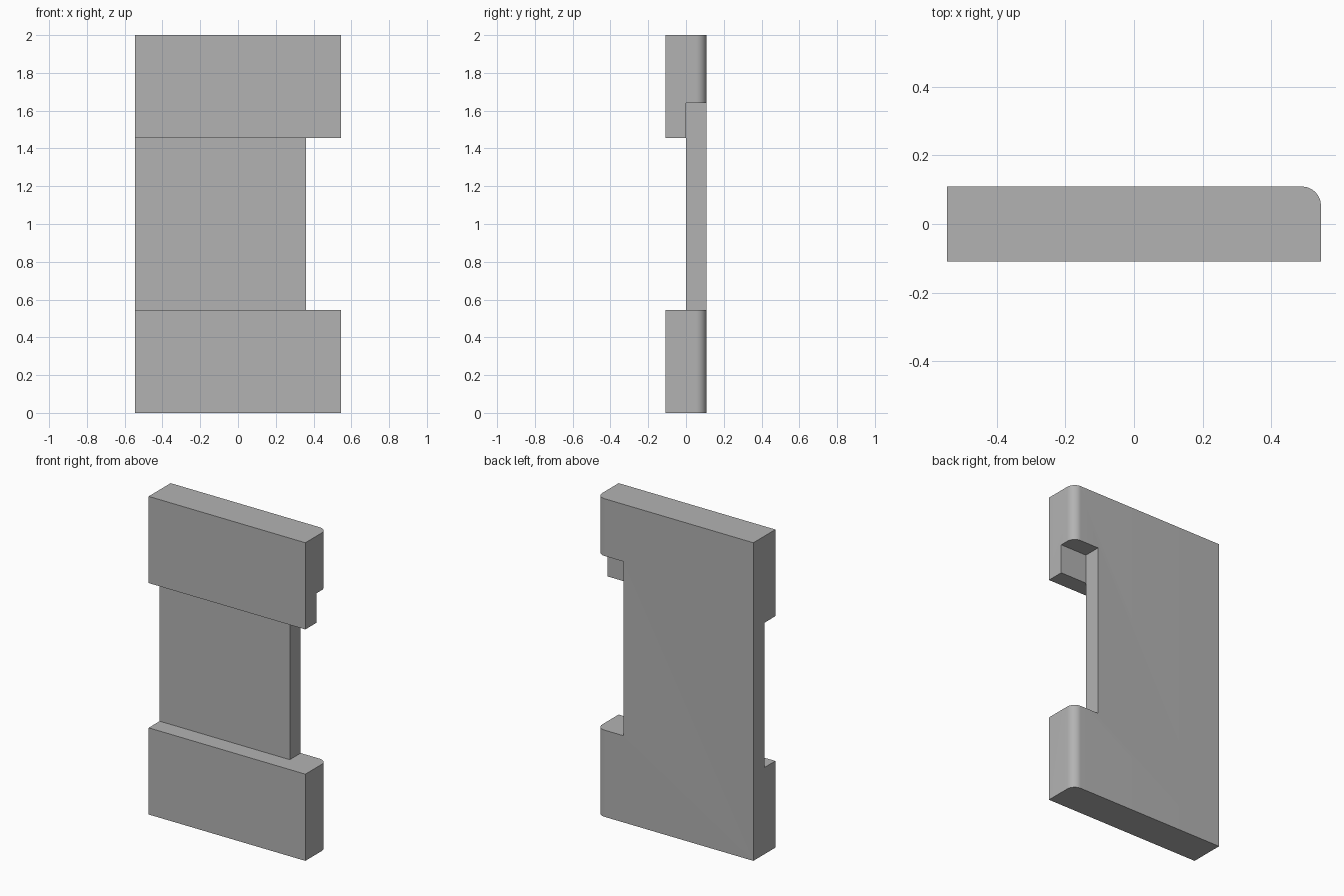
import bpy
import bmesh
from mathutils import Vector

cube = bpy.data.objects.get("Cube")
if cube:
    bpy.data.objects.remove(cube, do_unlink=True)

HALF_W, HALF_D, HEIGHT = 0.545, 0.109, 2.0
LOW, HIGH = 0.545, 1.455      # recess between the two blocks
NOTCH_TOP, NOTCH_X = 1.64, 0.36
EDGE_RADIUS = 0.055
PAST = 0.2                    # cutter overshoot

grey = bpy.data.materials.new("plain grey")
grey.use_nodes = True
colour = (0.45, 0.45, 0.45, 1)
grey.diffuse_color = colour
grey.node_tree.nodes["Principled BSDF"].inputs["Base Color"].default_value = colour


def box(name, low, high, round_edge=False):
    """Box between two corners, optionally with its left rear upright edge rounded."""
    low, high = Vector(low), Vector(high)
    bm = bmesh.new()
    bmesh.ops.create_cube(bm, size=1)
    for v in bm.verts:
        v.co = (low + high) / 2 + v.co * (high - low)
    if round_edge:
        edges = [e for e in bm.edges
                 if all(v.co.x > 0 and v.co.y > 0 for v in e.verts)]
        bmesh.ops.bevel(bm, geom=edges, offset=EDGE_RADIUS, segments=12,
                        profile=0.5, affect='EDGES')
    mesh = bpy.data.meshes.new(name)
    bm.to_mesh(mesh)
    bm.free()
    mesh.materials.append(grey)
    obj = bpy.data.objects.new(name, mesh)
    bpy.context.collection.objects.link(obj)
    return obj


# Full slab with one rounded rear edge
plate = box("plate", (-HALF_W, -HALF_D, 0), (HALF_W, HALF_D, HEIGHT), True)

# Front recess, side opening, and rear notch running up behind the upper block
cutters = [
    box("front_recess", (-HALF_W - PAST, -HALF_D - PAST, LOW), (HALF_W + PAST, 0, HIGH)),
    box("side_opening", (NOTCH_X, 0, LOW), (HALF_W + PAST, HALF_D + PAST, NOTCH_TOP)),
]

bpy.context.view_layer.objects.active = plate
plate.select_set(True)
for cutter in cutters:
    cutter.hide_render = True
    cut = plate.modifiers.new(cutter.name, 'BOOLEAN')
    cut.operation = 'DIFFERENCE'
    cut.solver = 'EXACT'
    cut.object = cutter
    bpy.ops.object.modifier_apply(modifier=cut.name)
    bpy.data.objects.remove(cutter, do_unlink=True)

bpy.ops.object.shade_smooth_by_angle(angle=0.6)
